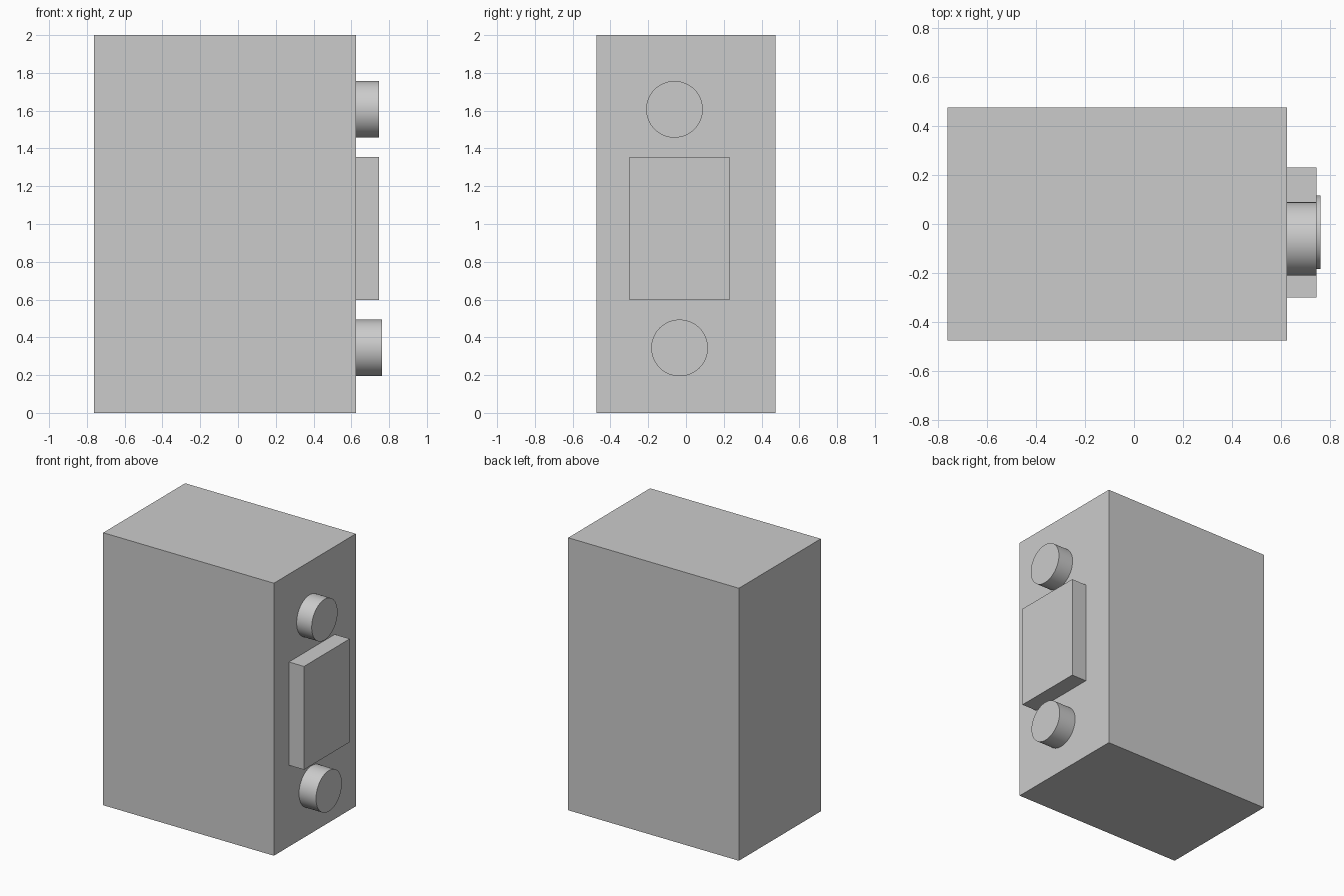
import bpy
from math import radians

if "Cube" in bpy.data.objects:
    bpy.data.objects.remove(bpy.data.objects["Cube"])

FACE = 0.624    # x of the body's right-hand face
EMBED = 0.005   # how far fittings sink into the body


def box(name, lo, hi):
    centre = [(a + b) / 2 for a, b in zip(lo, hi)]
    bpy.ops.mesh.primitive_cube_add(size=1, location=centre)
    ob = bpy.context.object
    ob.name = name
    ob.scale = [b - a for a, b in zip(lo, hi)]
    bpy.ops.object.transform_apply(location=False, rotation=False, scale=True)


def knob(name, y, z, end):
    start = FACE - EMBED
    bpy.ops.mesh.primitive_cylinder_add(
        vertices=64, radius=0.15, depth=end - start,
        location=((start + end) / 2, y, z), rotation=(0, radians(90), 0))
    bpy.context.object.name = name
    bpy.ops.object.shade_smooth_by_angle(angle=radians(30))


# Main case
box("body", (-0.762, -0.475, 0), (FACE, 0.475, 2))

# Raised panel between the two knobs
box("panel", (FACE - EMBED, -0.30, 0.597), (0.746, 0.231, 1.355))

# Round knobs, the lower one slightly longer
knob("upper_knob", -0.061, 1.607, 0.746)
knob("lower_knob", -0.034, 0.344, 0.762)
